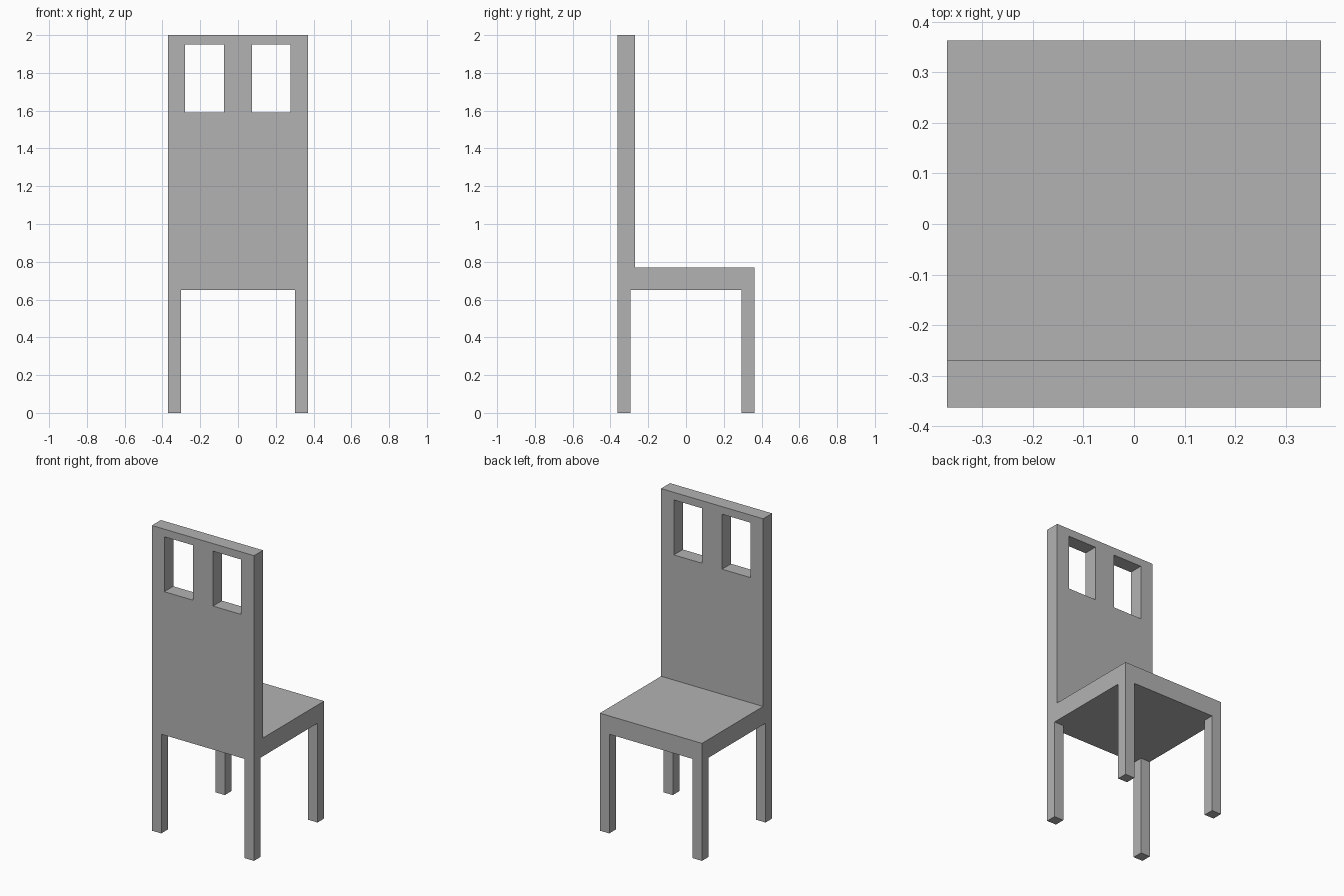
import bpy
import bmesh

cube = bpy.data.objects.get("Cube")
if cube:
    bpy.data.objects.remove(cube, do_unlink=True)

# Overall sizes
HALF_X, HALF_Y = 0.37, 0.363
LEG = 0.068
SEAT_BOTTOM, SEAT_TOP, TOP = 0.65, 0.77, 2.0
BACK_INNER = -0.27

grey = bpy.data.materials.new("plain_grey")
grey.use_nodes = True
colour = (0.45, 0.45, 0.45, 1)
grey.diffuse_color = colour
grey.node_tree.nodes["Principled BSDF"].inputs["Base Color"].default_value = colour


def finish(name, bm):
    bmesh.ops.recalc_face_normals(bm, faces=bm.faces)
    mesh = bpy.data.meshes.new(name)
    bm.to_mesh(mesh)
    bm.free()
    mesh.materials.append(grey)
    obj = bpy.data.objects.new(name, mesh)
    bpy.context.collection.objects.link(obj)
    return obj


def box(name, low, high):
    bm = bmesh.new()
    bmesh.ops.create_cube(bm, size=1)
    for v in bm.verts:
        v.co = [h if c > 0 else l for c, l, h in zip(v.co, low, high)]
    return finish(name, bm)


def panel(name, xs, zs, y_low, y_high, holes):
    """Upright slab on a grid of cells, left open at the hole cells."""
    bm = bmesh.new()
    grid = [[bm.verts.new((x, y_low, z)) for z in zs] for x in xs]
    for i in range(len(xs) - 1):
        for j in range(len(zs) - 1):
            if (i, j) not in holes:
                bm.faces.new((grid[i][j], grid[i + 1][j],
                              grid[i + 1][j + 1], grid[i][j + 1]))
    # Keep the first side and extrude a copy to give the slab its thickness
    result = bmesh.ops.extrude_face_region(bm, geom=bm.faces[:], use_keep_orig=True)
    for item in result["geom"]:
        if isinstance(item, bmesh.types.BMVert):
            item.co.y = y_high
    return finish(name, bm)


# Seat
box("seat", (-HALF_X, -HALF_Y, SEAT_BOTTOM), (HALF_X, HALF_Y, SEAT_TOP))

# Backrest with two rectangular openings
panel("backrest",
      (-HALF_X, -0.28, -0.073, 0.073, 0.277, HALF_X),
      (SEAT_TOP, 1.59, 1.95, TOP),
      -HALF_Y, BACK_INNER, {(1, 1), (3, 1)})

# Four square corner legs
for side, sx in (("right", -1), ("left", 1)):
    for end, sy in (("front", -1), ("back", 1)):
        xs = sorted((sx * HALF_X, sx * (HALF_X - LEG)))
        ys = sorted((sy * HALF_Y, sy * (HALF_Y - LEG)))
        box(f"{end}_{side}_leg", (xs[0], ys[0], 0), (xs[1], ys[1], SEAT_BOTTOM))
